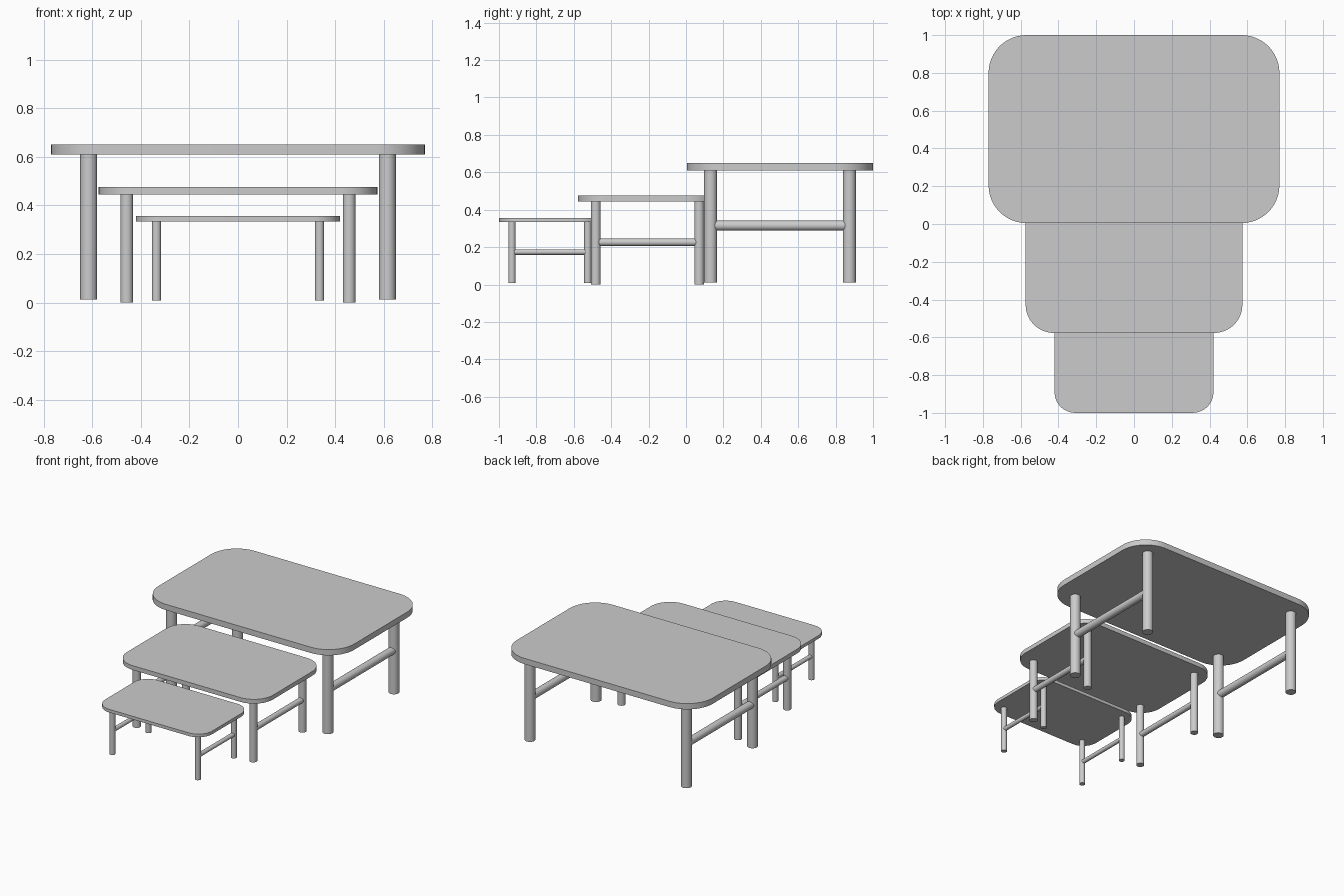
import bpy, bmesh
from math import radians, cos, sin, pi
from mathutils import Matrix, Vector

if "Cube" in bpy.data.objects:
    bpy.data.objects.remove(bpy.data.objects["Cube"])

# Largest table; the smaller ones are scaled copies of the same design
HALF_X, HALF_Y, CORNER = 0.77, 0.4975, 0.20
TOP_Z, THICK = 0.638, 0.041
LEG_X, LEG_Y, LEG_R = 0.615, 0.371, 0.035
RAIL_Z, RAIL_R = 0.303, 0.027


def finish(bm, name, loc):
    bmesh.ops.recalc_face_normals(bm, faces=bm.faces)
    mesh = bpy.data.meshes.new(name)
    bm.to_mesh(mesh)
    bm.free()
    obj = bpy.data.objects.new(name, mesh)
    obj.location = loc
    bpy.context.collection.objects.link(obj)
    bpy.ops.object.select_all(action='DESELECT')
    obj.select_set(True)
    bpy.context.view_layer.objects.active = obj
    bpy.ops.object.shade_smooth_by_angle(angle=radians(30))


def rounded_top(name, s, loc, steps=12):
    bm = bmesh.new()
    verts = []
    for q, (sx, sy) in enumerate([(1, 1), (-1, 1), (-1, -1), (1, -1)]):
        for i in range(steps + 1):
            a = (q + i / steps) * pi / 2
            verts.append(bm.verts.new((
                s * (sx * (HALF_X - CORNER) + CORNER * cos(a)),
                s * (sy * (HALF_Y - CORNER) + CORNER * sin(a)),
                s * (TOP_Z - THICK))))
    face = bm.faces.new(verts)
    ext = bmesh.ops.extrude_face_region(bm, geom=[face], use_keep_orig=True)
    moved = [v for v in ext['geom'] if isinstance(v, bmesh.types.BMVert)]
    bmesh.ops.translate(bm, verts=moved, vec=(0, 0, s * THICK))
    finish(bm, name, loc)


def rod(name, start, end, radius, s, loc):
    a, b = Vector(start) * s, Vector(end) * s
    rot = (b - a).to_track_quat('Z', 'Y').to_matrix().to_4x4()
    bm = bmesh.new()
    bmesh.ops.create_cone(bm, cap_ends=True, segments=32, radius1=radius * s,
                          radius2=radius * s, depth=(b - a).length,
                          matrix=Matrix.Translation((a + b) / 2) @ rot)
    finish(bm, name, loc)


def table(size, s, y, z):
    loc = (0, y, z)
    rounded_top(size + "_table_top", s, loc)
    for sx, side in ((-1, "left"), (1, "right")):
        x = sx * LEG_X
        # Legs
        for sy, end in ((-1, "front"), (1, "back")):
            rod(f"{size}_{end}_{side}_leg", (x, sy * LEG_Y, 0),
                (x, sy * LEG_Y, TOP_Z - THICK), LEG_R, s, loc)
        # Side rail joining front and back legs
        rod(f"{size}_{side}_rail", (x, -LEG_Y, RAIL_Z), (x, LEG_Y, RAIL_Z),
            RAIL_R, s, loc)


# Nest of three tables
table("large", 1.0, 0.5025, 0.012)
table("medium", 0.745, -0.206, 0.0)
table("small", 0.546, -0.728, 0.008)
